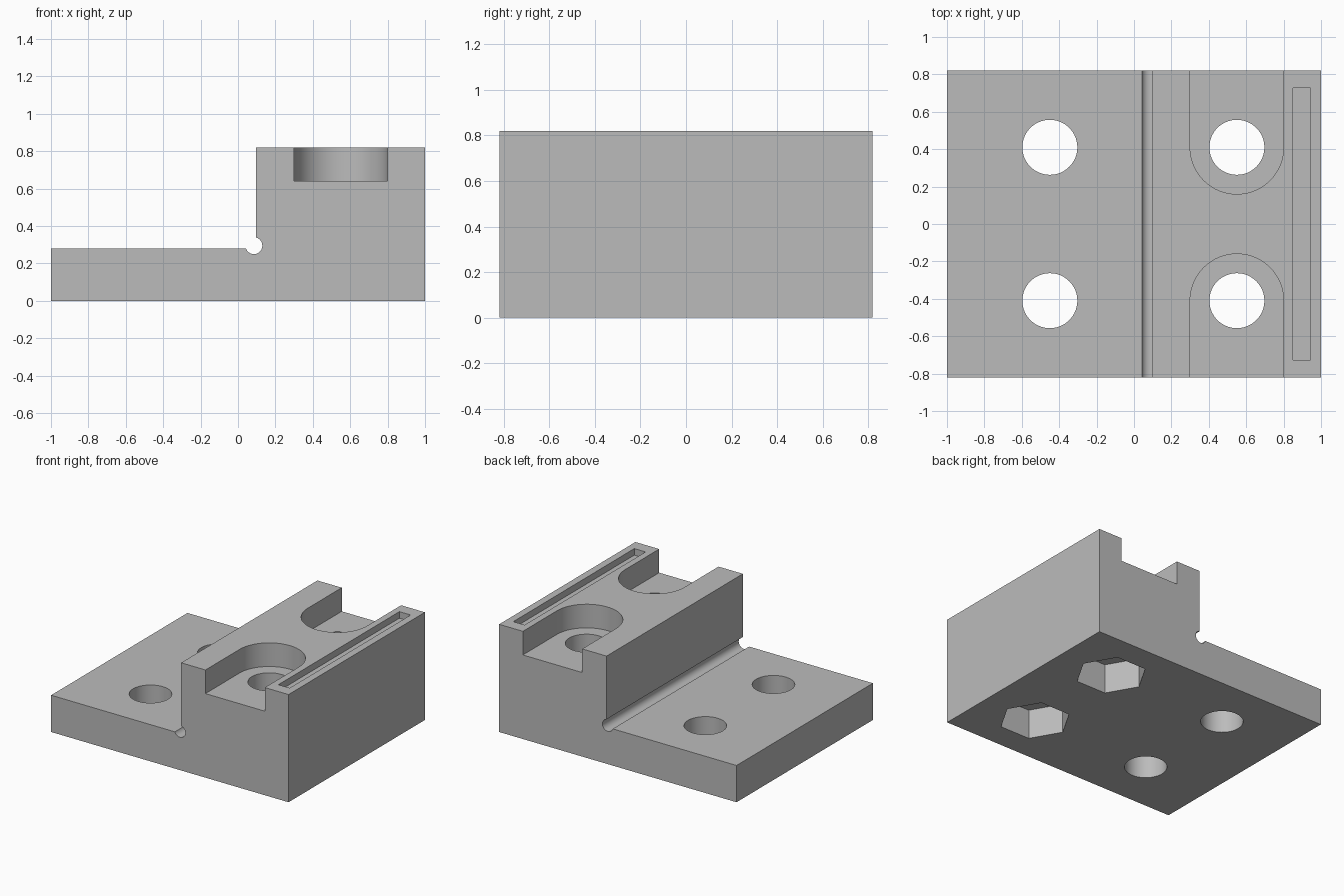
import bpy, bmesh
from math import sin, cos, pi, radians
from mathutils import Vector

default = bpy.data.objects.get("Cube")
if default:
    bpy.data.objects.remove(default, do_unlink=True)

DEPTH = 0.82              # half depth of the block
HOLE_X, HOLE_Y, HOLE_R = (-0.45, 0.55), 0.41, 0.147
BORE_R, BORE_FLOOR = 0.25, 0.64
NUT_R, NUT_DEPTH = 0.25, 0.225
TOP = 0.82

grey = bpy.data.materials.new("plain_grey")
grey.use_nodes = True
grey.diffuse_color = (0.5, 0.5, 0.5, 1)
grey.node_tree.nodes["Principled BSDF"].inputs["Base Color"].default_value = (0.5, 0.5, 0.5, 1)


def arc(cx, cy, r, start, end, steps):
    """Points on an arc, angles in degrees."""
    angles = [radians(start + (end - start) * i / steps) for i in range(steps + 1)]
    return [(cx + r * cos(a), cy + r * sin(a)) for a in angles]


def prism(name, points, to_3d, offset):
    """Extrude a flat outline, placed by to_3d, along offset."""
    bm = bmesh.new()
    face = bm.faces.new([bm.verts.new(to_3d(*p)) for p in points])
    moved = bmesh.ops.extrude_face_region(bm, geom=[face], use_keep_orig=True)["geom"]
    verts = [g for g in moved if isinstance(g, bmesh.types.BMVert)]
    bmesh.ops.translate(bm, verts=verts, vec=Vector(offset))
    bmesh.ops.recalc_face_normals(bm, faces=bm.faces)
    mesh = bpy.data.meshes.new(name)
    bm.to_mesh(mesh)
    bm.free()
    mesh.materials.append(grey)
    obj = bpy.data.objects.new(name, mesh)
    bpy.context.collection.objects.link(obj)
    return obj


def upright(name, points, z0, z1):
    return prism(name, points, lambda x, y: (x, y, z0), (0, 0, z1 - z0))


# Stepped block with a round relief groove in the inner corner
profile = [(1, 0), (1, TOP), (0.095, TOP)]
profile += arc(0.085, 0.295, 0.045, 437.2, 199.5, 32)
profile += [(-1, 0.28), (-1, 0)]
block = prism("stepped_block", profile, lambda x, z: (x, -DEPTH, z), (0, 2 * DEPTH, 0))

# Cutters: bolt holes, open counterbores, nut pockets and the top slot
cutters = []
for side in (-1, 1):
    y = side * HOLE_Y
    for x in HOLE_X:
        cutters.append(upright("bolt_hole", arc(x, y, HOLE_R, 0, 360, 64)[:-1], -0.1, 1))
    x = HOLE_X[1]
    bore = [(px, side * py) for px, py in arc(x, HOLE_Y, BORE_R, 180, 360, 40)]
    bore += [(x + BORE_R, side), (x - BORE_R, side)]
    cutters.append(upright("counterbore", bore, BORE_FLOOR, 1))
    cutters.append(upright("nut_pocket", arc(x, y, NUT_R, 0, 360, 6)[:-1], -0.1, NUT_DEPTH))
slot = [(0.85, -0.728), (0.945, -0.728), (0.945, 0.728), (0.85, 0.728)]
cutters.append(upright("top_slot", slot, TOP - 0.05, 1))

for cutter in cutters:
    cutter.hide_render = True
    cut = block.modifiers.new(cutter.name, 'BOOLEAN')
    cut.operation, cut.solver, cut.object = 'DIFFERENCE', 'EXACT', cutter

# Bake the cuts and drop the cutters
bpy.context.view_layer.update()
baked = bpy.data.meshes.new_from_object(block.evaluated_get(bpy.context.evaluated_depsgraph_get()))
block.modifiers.clear()
block.data = baked
for cutter in cutters:
    bpy.data.objects.remove(cutter, do_unlink=True)

bpy.ops.object.select_all(action='DESELECT')
block.select_set(True)
bpy.context.view_layer.objects.active = block
bpy.ops.object.shade_smooth_by_angle(angle=radians(30))
